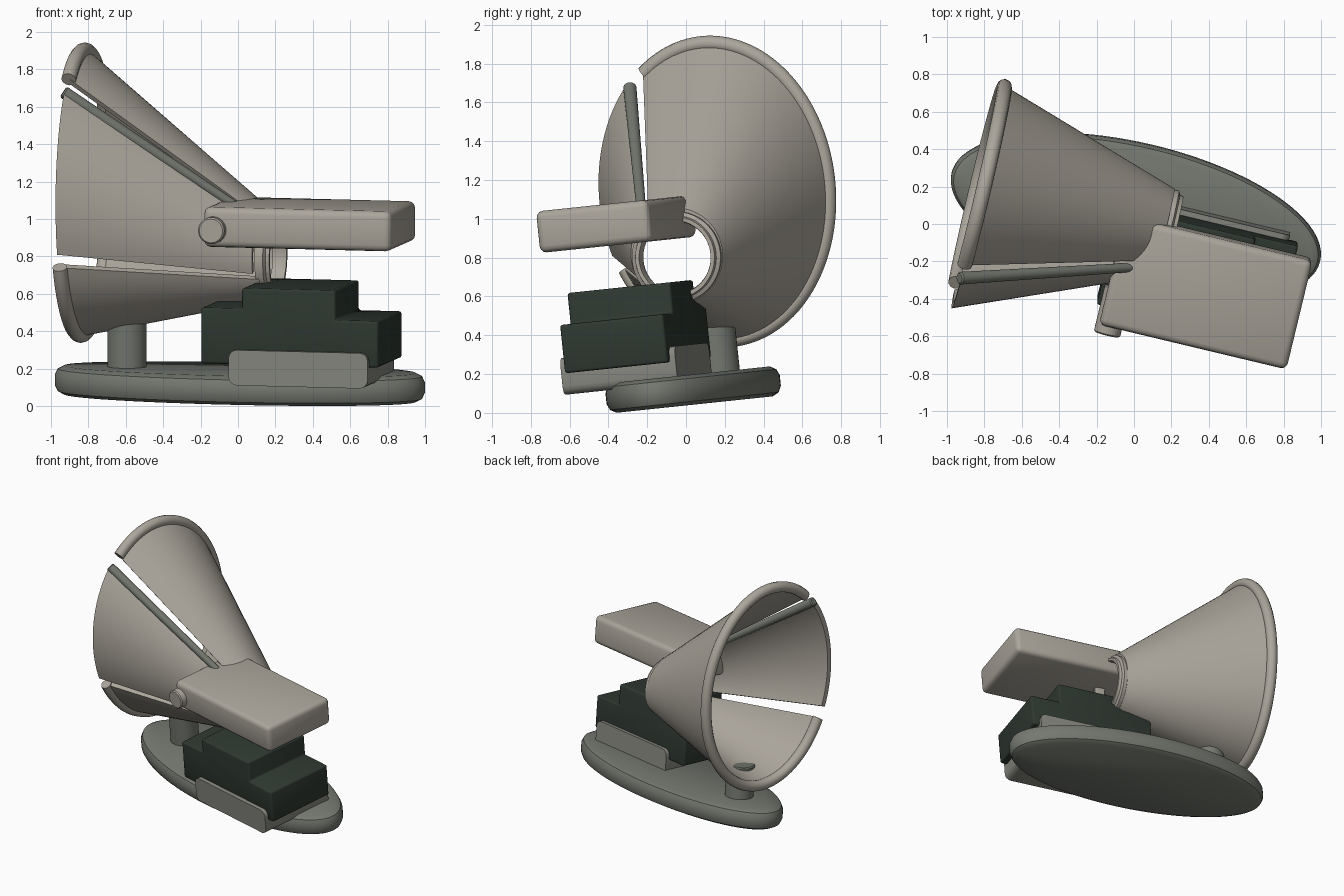
import bpy, bmesh, math
from mathutils import Matrix, Vector

if "Cube" in bpy.data.objects:
    bpy.data.objects.remove(bpy.data.objects["Cube"])

# Whole model is laid out level, then tilted and turned as one
M = (Matrix.Translation((0.01, 0.045, 0.043))
     @ Matrix.Rotation(math.radians(6), 4, 'X')
     @ Matrix.Rotation(math.radians(-13.5), 4, 'Z'))


def material(name, rgb):
    m = bpy.data.materials.new(name)
    m.diffuse_color = (*rgb, 1)
    m.use_nodes = True
    m.node_tree.nodes["Principled BSDF"].inputs["Base Color"].default_value = m.diffuse_color
    return m


BEIGE = material("warm_beige", (0.41, 0.38, 0.33))
GREY = material("green_grey", (0.175, 0.19, 0.162))
PALE = material("mid_grey", (0.25, 0.25, 0.22))
DARK = material("dark_green", (0.028, 0.040, 0.031))


def finish(name, bm, mat, angle=35):
    bmesh.ops.recalc_face_normals(bm, faces=bm.faces)
    bm.transform(M)
    me = bpy.data.meshes.new(name)
    bm.to_mesh(me)
    bm.free()
    me.materials.append(mat)
    me.shade_smooth()
    me.set_sharp_from_angle(angle=math.radians(angle))
    ob = bpy.data.objects.new(name, me)
    bpy.context.collection.objects.link(ob)
    return ob


def loft(name, rings, mat, loop=False):
    """Skin closed rings; cap the ends or join them in a loop."""
    bm = bmesh.new()
    rows = [[bm.verts.new(p) for p in r] for r in rings]
    n = len(rows[0])
    pairs = list(zip(rows, rows[1:])) + ([(rows[-1], rows[0])] if loop else [])
    for a, b in pairs:
        for i in range(n):
            j = (i + 1) % n
            bm.faces.new((a[i], a[j], b[j], b[i]))
    if not loop:
        bm.faces.new(rows[0])
        bm.faces.new(rows[-1])
    return finish(name, bm, mat)


def rod(name, p, q, r0, r1, mat, n=24, edge=0.008):
    p, q = Vector(p), Vector(q)
    d = (q - p).normalized()
    rot = d.to_track_quat('Z', 'Y')
    rings = []
    for c, r in ((p, r0 - edge), (p + d * edge, r0), (q - d * edge, r1), (q, r1 - edge)):
        rings.append([c + rot @ Vector((r * math.cos(2 * math.pi * i / n),
                                        r * math.sin(2 * math.pi * i / n), 0)) for i in range(n)])
    return loft(name, rings, mat)


def prism(name, outline, y0, y1, mat, round_ends=0.0, soft=0.0):
    """Extrude a side outline in depth; round its long corners, then all edges."""
    bm = bmesh.new()
    face = bm.faces.new([bm.verts.new((x, y0, z)) for x, z in outline])
    out = bmesh.ops.extrude_face_region(bm, geom=[face])
    bmesh.ops.translate(bm, vec=(0, y1 - y0, 0),
                        verts=[v for v in out['geom'] if isinstance(v, bmesh.types.BMVert)])
    bmesh.ops.recalc_face_normals(bm, faces=bm.faces)
    if round_ends:
        es = [e for e in bm.edges if abs(e.verts[0].co.y - e.verts[1].co.y) > 0.1]
        bmesh.ops.bevel(bm, geom=es, offset=round_ends, segments=4, profile=0.5, affect='EDGES')
    if soft:
        bmesh.ops.bevel(bm, geom=list(bm.edges), offset=soft, segments=3, profile=0.5, affect='EDGES')
    return finish(name, bm, mat)


def rect(x0, x1, z0, z1):
    return [(x0, z0), (x1, z0), (x1, z1), (x0, z1)]


# Oval base with rounded edge
rings = []
for inset, z in ((.05, 0), (.015, .018), (0, .05), (0, .105), (.015, .137), (.05, .155)):
    rings.append([((1.013 - inset) * math.cos(2 * math.pi * i / 96),
                   (.396 - inset) * math.sin(2 * math.pi * i / 96), z) for i in range(96)])
loft("oval_base", rings, GREY)

# Post carrying the horn
rod("horn_post", (-.62, 0, .13), (-.62, 0, .40), .105, .105, GREY, 32)

# Tray and the stepped block resting in it
prism("tray", rect(.055, .82, .12, .31), -.49, .12, PALE, round_ends=.045)
prism("stepped_block", [(-.105, .23), (.87, .23), (.87, .48), (.635, .48), (.635, .64),
                        (.12, .64), (.12, .53), (-.105, .53)], -.46, .09, DARK, soft=.014)

# Flat arm and its hinge pin
prism("flat_arm", rect(-.08, .95, .86, 1.075), -.51, .09, BEIGE, soft=.035)
rod("hinge_pin", (-.025, -.56, .955), (-.025, -.30, .955), .072, .072, BEIGE, 32)


def horn(x, deg, off=0.0):
    """Point on the slanted oval horn surface."""
    t = (x + .87) / 1.05
    a = math.radians(deg)
    return Vector((x, .026 + (.59 - .365 * t + off) * math.cos(a),
                   1.08 - .317 * t + (.765 - .54 * t + off) * math.sin(a)))


def angles(a, b, n):
    return [a + (b - a) * i / n for i in range(n + 1)]


# Main horn wall and the separate front panel, split by two slots
loft("horn_wall", [[horn(-.87, a, .005), horn(.15, a, .005), horn(.15, a, -.025), horn(-.87, a, -.03)]
                   for a in angles(207, 483, 84)], BEIGE)
loft("front_panel", [[horn(-.87, a, .035), horn(.12, a, .005), horn(.12, a, -.025), horn(-.87, a, 0)]
                     for a in angles(132, 200, 24)], BEIGE)

# Rolled rim around the mouth of the main wall
loft("rolled_rim", [[horn(-.87, a, .04 * math.cos(k * math.pi / 6)) +
                     Vector((.04 * math.sin(k * math.pi / 6), 0, 0)) for k in range(12)]
                    for a in angles(207, 483, 84)], BEIGE)

# Stepped collar at the narrow end
collar = [(.13, .235), (.175, .235), (.185, .215), (.205, .210), (.205, .190),
          (.185, .185), (.13, .185)]
loft("neck_collar", [[(x, .026 + r * math.cos(2 * math.pi * i / 48),
                       .765 + r * math.sin(2 * math.pi * i / 48)) for x, r in collar]
                     for i in range(48)], BEIGE, loop=True)

# Rod along the upper edge of the front panel
rod("panel_rod", horn(-.88, 132, .01), horn(.08, 132, .01), .034, .024, GREY)
